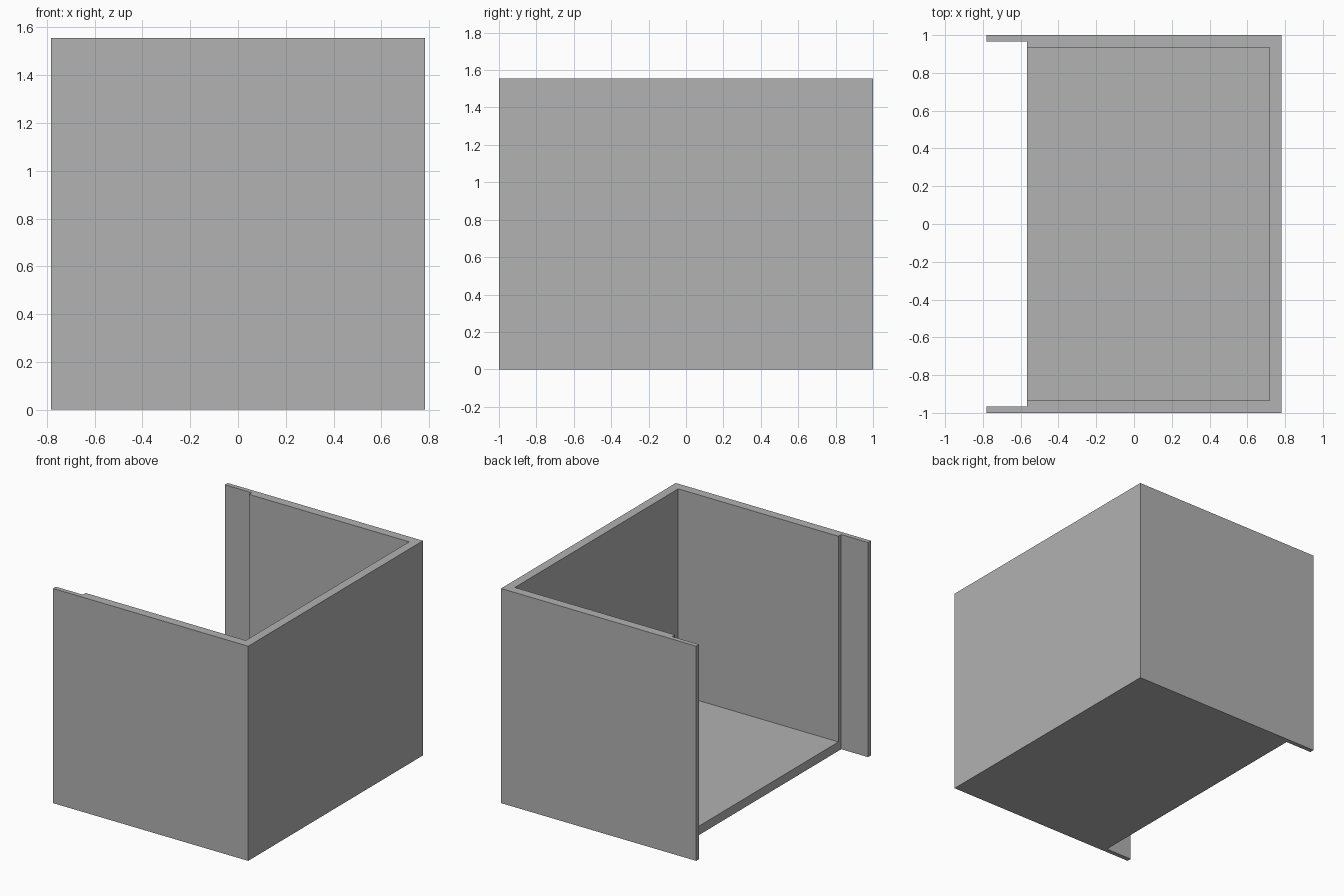
import bpy
import bmesh

cube = bpy.data.objects.get("Cube")
if cube:
    bpy.data.objects.remove(cube, do_unlink=True)

HALF_X, HALF_Y, HEIGHT = 0.782, 1.0, 1.555
WALL, LIP = 0.065, 0.033
OPEN_X = -0.567  # open side, where the lips start

grey = bpy.data.materials.new("plain_grey")
grey.use_nodes = True
colour = (0.445, 0.445, 0.445, 1)
grey.diffuse_color = colour
grey.node_tree.nodes["Principled BSDF"].inputs["Base Color"].default_value = colour


def prism(name, outline, bottom, top):
    """Extrude a plan outline upwards into a solid."""
    bm = bmesh.new()
    face = bm.faces.new([bm.verts.new((x, y, bottom)) for x, y in outline])
    grown = bmesh.ops.extrude_face_region(bm, geom=[face])["geom"]
    bmesh.ops.translate(bm, vec=(0, 0, top - bottom),
                        verts=[v for v in grown if isinstance(v, bmesh.types.BMVert)])
    bmesh.ops.recalc_face_normals(bm, faces=bm.faces)
    mesh = bpy.data.meshes.new(name)
    bm.to_mesh(mesh)
    bm.free()
    mesh.materials.append(grey)
    obj = bpy.data.objects.new(name, mesh)
    bpy.context.collection.objects.link(obj)
    return obj


# Outer block with a thin lip running past each end of the open side
half = [(HALF_X, HALF_Y), (-HALF_X, HALF_Y),
        (-HALF_X, HALF_Y - LIP), (OPEN_X, HALF_Y - LIP)]
outline = half + [(x, -y) for x, y in reversed(half)]
box = prism("open_box", outline, 0, HEIGHT)

# Hollow it out, open at the top and on the lip side
inner_x, inner_y = HALF_X - WALL, HALF_Y - WALL
start_x = OPEN_X - WALL
cavity = prism("cavity_cutter",
               [(start_x, -inner_y), (inner_x, -inner_y),
                (inner_x, inner_y), (start_x, inner_y)],
               WALL, HEIGHT + WALL)
cavity.hide_render = True
cut = box.modifiers.new("hollow", 'BOOLEAN')
cut.operation = 'DIFFERENCE'
cut.solver = 'EXACT'
cut.object = cavity
bpy.context.view_layer.objects.active = box
box.select_set(True)
bpy.ops.object.modifier_apply(modifier=cut.name)
bpy.data.objects.remove(cavity, do_unlink=True)
